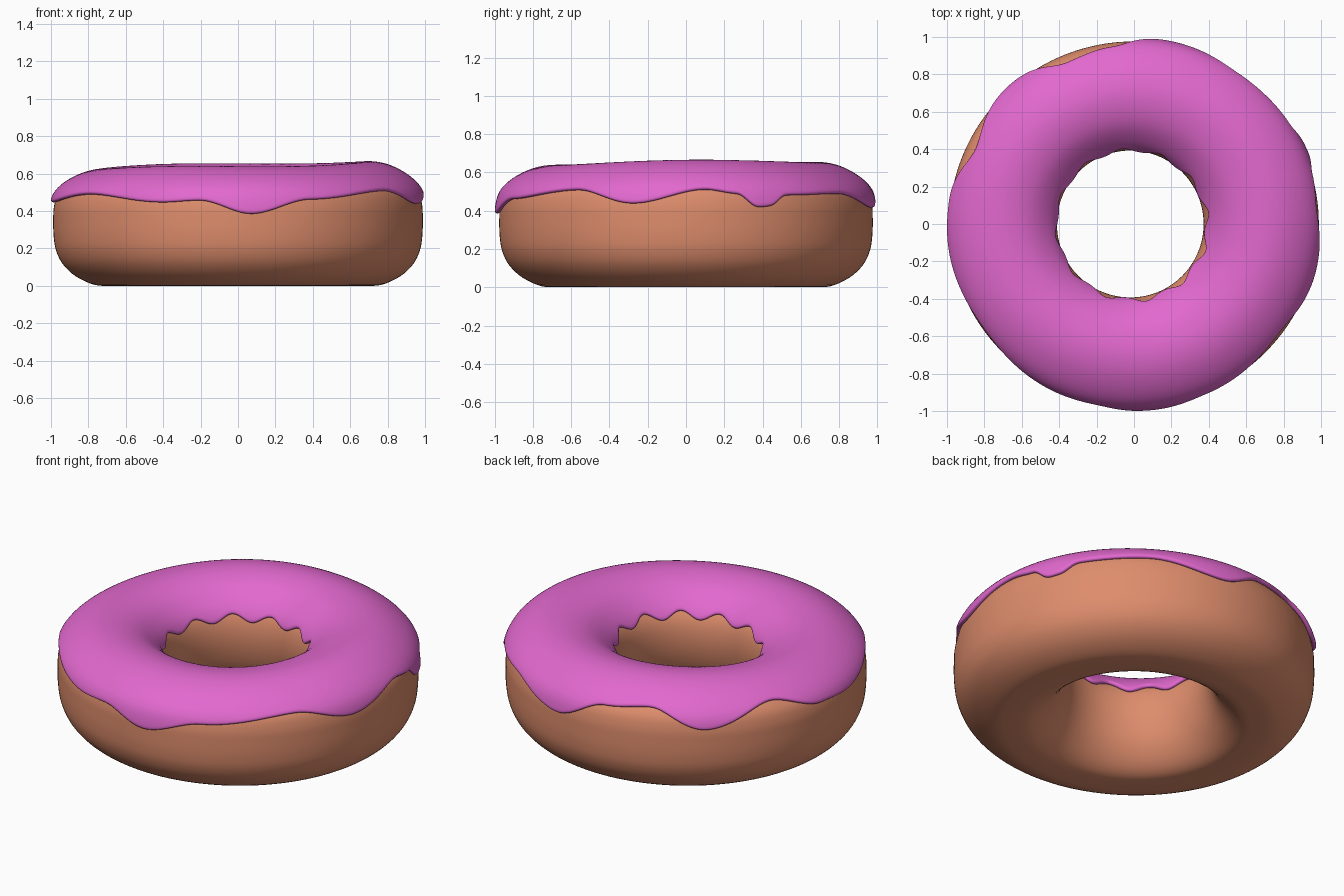
import bpy, math
from math import sin, cos, radians, pi, tau

if "Cube" in bpy.data.objects:
    bpy.data.objects.remove(bpy.data.objects["Cube"])

# Cross-section of the ring (radius, z): bottom -> outside -> top -> hole
PROFILE = [(.66, 0), (.76, .005), (.86, .05), (.93, .115), (.967, .19), (.98, .27),
           (.982, .36), (.978, .43), (.955, .50), (.89, .56), (.79, .608), (.68, .622),
           (.56, .595), (.47, .535), (.415, .465), (.393, .37), (.40, .26),
           (.435, .15), (.50, .06), (.575, .01)]
# Lower edge of the icing on the outside (angle in degrees, height)
DRIPS = [(-175, .45), (-145, .49), (-114, .445), (-102, .455), (-86, .385), (-67, .46),
         (-36, .50), (-16, .43), (6, .495), (16, .475), (22, .41), (26, .415), (32, .47),
         (55, .48), (80, .41), (97, .51), (113, .53), (131, .435), (155, .535), (173, .46)]


def profile(t):
    """Closed smooth curve through the profile points, t counted in points."""
    n = len(PROFILE)
    i = math.floor(t)
    f = t - i
    p = [PROFILE[(i + k) % n] for k in (-1, 0, 1, 2)]
    return tuple(.5 * (2 * b + (c - a) * f + (2 * a - 5 * b + 4 * c - d) * f * f
                       + (3 * b - a - 3 * c + d) * f ** 3) for a, b, c, d in zip(*p))


def surface(a, t):
    """Slightly uneven ring surface at angle a."""
    r, z = profile(t)
    hole = max(0, min(1, (.65 - r) / .25))
    r += -.02 * cos(a) * hole + .006 * cos(2 * a) * (1 - hole)
    lift = .015 * cos(a - radians(30)) + .006 * cos(3 * a)
    z = max(0, z + lift * (max(0, z) / .62) ** 3)
    return r * cos(a), r * sin(a), z


def find_t(z, lo, hi):
    """Profile position where the height is z, between lo and hi."""
    rising = profile(hi)[1] > profile(lo)[1]
    for _ in range(30):
        mid = (lo + hi) / 2
        if (profile(mid)[1] < z) == rising:
            lo = mid
        else:
            hi = mid
    return lo


def outer_edge(a):
    d = (math.degrees(a) + 175) % 360 - 175
    pts = DRIPS + [(DRIPS[0][0] + 360, DRIPS[0][1])]
    for (a0, z0), (a1, z1) in zip(pts, pts[1:]):
        if a0 <= d <= a1:
            f = (d - a0) / (a1 - a0)
            return z0 + (z1 - z0) * f * f * (3 - 2 * f)
    return .45


def inner_edge(a):
    gap = max(0, cos(a + radians(20))) ** 2 * .025 + max(0, cos(a + pi / 2)) ** 4 * .015
    return .455 + .02 * cos(12 * (a - radians(129))) + gap


def ring(name, n, rows, span, closed, colour):
    """Sweep rows of the profile around the ring; span(a) gives the t range."""
    verts, faces = [], []
    for i in range(n):
        a = tau * i / n
        t0, t1 = span(a)
        for j in range(rows):
            verts.append(surface(a, t0 + (t1 - t0) * j / (rows if closed else rows - 1)))
    for i in range(n):
        p, q = i * rows, (i + 1) % n * rows
        for j in range(rows if closed else rows - 1):
            k = (j + 1) % rows
            faces.append((p + j, q + j, q + k, p + k))
    me = bpy.data.meshes.new(name)
    me.from_pydata(verts, [], faces)
    me.shade_smooth()
    mat = bpy.data.materials.new(colour[0])
    mat.diffuse_color = (*colour[1], 1)
    mat.use_nodes = True
    mat.node_tree.nodes["Principled BSDF"].inputs["Base Color"].default_value = mat.diffuse_color
    me.materials.append(mat)
    ob = bpy.data.objects.new(name, me)
    bpy.context.collection.objects.link(ob)
    return ob


# Dough ring
ring("dough", 160, 80, lambda a: (0, len(PROFILE)), True,
     ("baked brown", (.73, .265, .15)))

# Icing: top part of the same surface, thickened outwards with rounded rim
icing = ring("icing", 240, 26,
             lambda a: (find_t(outer_edge(a), 5, 11), find_t(inner_edge(a), 11, 15)),
             False, ("pink icing", (.76, .14, .62)))
solid = icing.modifiers.new("thickness", 'SOLIDIFY')
solid.thickness = .025
solid.offset = 1
sub = icing.modifiers.new("soft rim", 'SUBSURF')
sub.levels = sub.render_levels = 1
